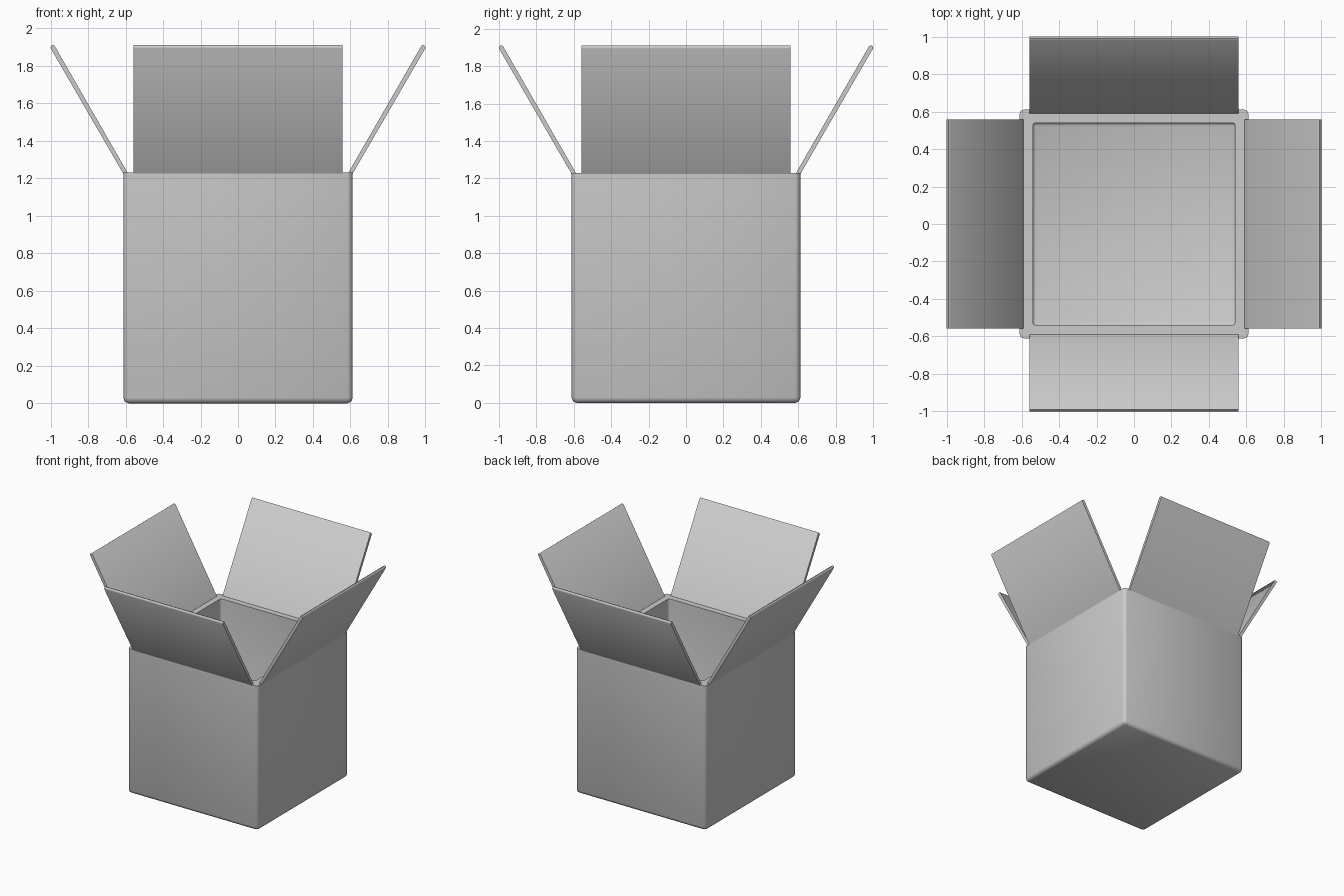
import bpy, bmesh, math
from mathutils import Matrix

if "Cube" in bpy.data.objects:
    bpy.data.objects.remove(bpy.data.objects["Cube"])


def finish(name, bm):
    bmesh.ops.recalc_face_normals(bm, faces=bm.faces)
    mesh = bpy.data.meshes.new(name)
    bm.to_mesh(mesh)
    bm.free()
    obj = bpy.data.objects.new(name, mesh)
    bpy.context.collection.objects.link(obj)
    return obj


def rounded_box(name, half, z0, z1, r):
    """Square box with bevelled uprights and bottom, sharp top."""
    bm = bmesh.new()
    bmesh.ops.create_cube(bm, size=1)
    for v in bm.verts:
        v.co.x *= 2 * half
        v.co.y *= 2 * half
        v.co.z = z1 if v.co.z > 0 else z0
    edges = [e for e in bm.edges if min(v.co.z for v in e.verts) < z1 - 0.01]
    bmesh.ops.bevel(bm, geom=edges, offset=r, segments=2, profile=0.5,
                    affect='EDGES', clamp_overlap=True)
    return finish(name, bm)


def smooth(obj):
    bpy.ops.object.select_all(action='DESELECT')
    obj.select_set(True)
    bpy.context.view_layer.objects.active = obj
    bpy.ops.object.shade_smooth_by_angle(angle=math.radians(50))


# Box body hollowed by a cavity
body = rounded_box("box_body", 0.612, 0.0, 1.23, 0.028)
cavity = rounded_box("cavity_cutter", 0.54, 0.07, 1.5, 0.016)
mod = body.modifiers.new("hollow", 'BOOLEAN')
mod.operation = 'DIFFERENCE'
mod.solver = 'EXACT'
mod.object = cavity
bpy.context.view_layer.objects.active = body
bpy.ops.object.modifier_apply(modifier=mod.name)
bpy.data.objects.remove(cavity)
smooth(body)

# Four open flaps: slanted profile (distance out, height) swept across the width
profile = [(0.586, 1.225), (0.612, 1.225), (0.9995, 1.894),
           (0.999, 1.905), (0.990, 1.912), (0.979, 1.908)]
for i, side in enumerate(("front", "right", "back", "left")):
    bm = bmesh.new()
    face = bm.faces.new([bm.verts.new((-0.558, -d, z)) for d, z in profile])
    ext = bmesh.ops.extrude_face_region(bm, geom=[face])
    new = [g for g in ext["geom"] if isinstance(g, bmesh.types.BMVert)]
    bmesh.ops.translate(bm, verts=new, vec=(1.116, 0, 0))
    bmesh.ops.rotate(bm, verts=bm.verts, cent=(0, 0, 0),
                     matrix=Matrix.Rotation(i * math.pi / 2, 3, 'Z'))
    smooth(finish(side + "_flap", bm))
